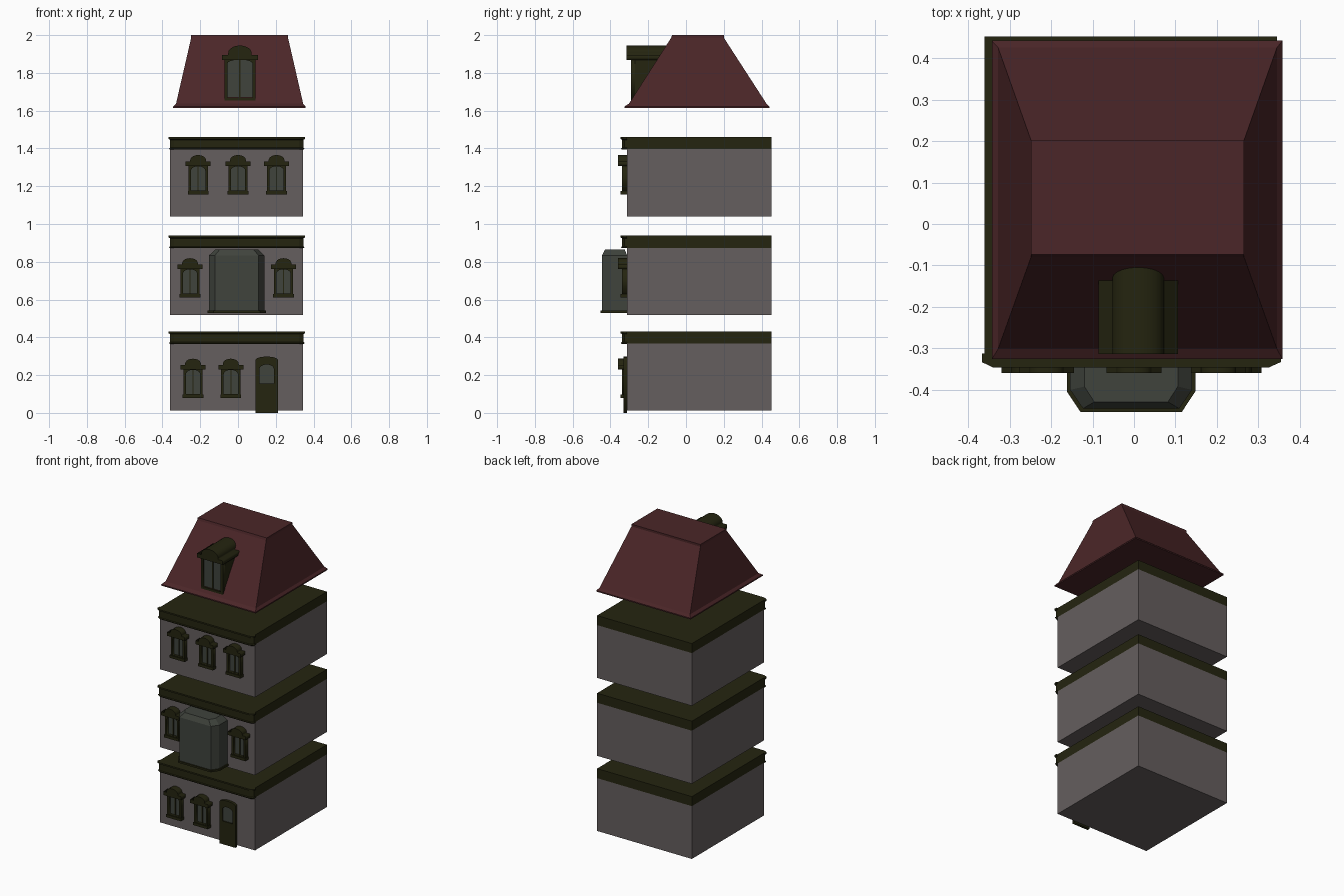
import bpy, bmesh, math
from mathutils import Matrix

if "Cube" in bpy.data.objects:
    bpy.data.objects.remove(bpy.data.objects["Cube"])


def material(name, rgb):
    m = bpy.data.materials.new(name)
    m.diffuse_color = (*rgb, 1)
    m.use_nodes = True
    m.node_tree.nodes["Principled BSDF"].inputs["Base Color"].default_value = m.diffuse_color
    return m


WALL = material("grey_stone", (0.13, 0.112, 0.112))
TRIM = material("dark_olive_trim", (0.018, 0.018, 0.005))
ROOF = material("dark_red_roof", (0.07, 0.019, 0.021))
GLASS = material("grey_green_glass", (0.05, 0.056, 0.046))


def finish(name, bm, mat):
    bmesh.ops.remove_doubles(bm, verts=bm.verts, dist=0.00005)
    bmesh.ops.recalc_face_normals(bm, faces=bm.faces)
    me = bpy.data.meshes.new(name)
    bm.to_mesh(me)
    bm.free()
    me.materials.append(mat)
    ob = bpy.data.objects.new(name, me)
    bpy.context.collection.objects.link(ob)
    return ob


def box(name, x0, x1, y0, y1, z0, z1, mat):
    bm = bmesh.new()
    bmesh.ops.create_cube(bm, size=1)
    for v in bm.verts:
        v.co = ((x0 + x1) / 2 + v.co.x * (x1 - x0),
                (y0 + y1) / 2 + v.co.y * (y1 - y0),
                (z0 + z1) / 2 + v.co.z * (z1 - z0))
    return finish(name, bm, mat)


def loft(name, rings, mat):
    """Skin a stack of equal-count rings of (x, y, z) points and cap both ends."""
    bm = bmesh.new()
    vs = [[bm.verts.new(p) for p in r] for r in rings]
    n = len(vs[0])
    for a, b in zip(vs, vs[1:]):
        for i in range(n):
            j = (i + 1) % n
            bm.faces.new((a[i], a[j], b[j], b[i]))
    bm.faces.new(vs[0])
    bm.faces.new(vs[-1])
    return finish(name, bm, mat)


def panel(name, loops, y0, y1, mat):
    """Upright (x, z) outline, extra loops are holes, thick from y0 to y1."""
    cu = bpy.data.curves.new(name, 'CURVE')
    cu.dimensions = '2D'
    cu.fill_mode = 'BOTH'
    cu.extrude = (y1 - y0) / 2
    for pts in loops:
        s = cu.splines.new('POLY')
        s.points.add(len(pts) - 1)
        for p, (x, z) in zip(s.points, pts):
            p.co = (x, z, 0, 1)
        s.use_cyclic_u = True
    tmp = bpy.data.objects.new(name + "_outline", cu)
    bpy.context.collection.objects.link(tmp)
    deps = bpy.context.evaluated_depsgraph_get()
    me = bpy.data.meshes.new_from_object(tmp.evaluated_get(deps))
    bm = bmesh.new()
    bm.from_mesh(me)
    bm.transform(Matrix.Translation((0, (y0 + y1) / 2, 0)) @ Matrix.Rotation(math.pi / 2, 4, 'X'))
    bpy.data.objects.remove(tmp)
    bpy.data.curves.remove(cu)
    bpy.data.meshes.remove(me)
    return finish(name, bm, mat)


def rect(x0, x1, z0, z1):
    return [(x0, z0), (x1, z0), (x1, z1), (x0, z1)]


def arch(cx, w, z0, zs, rise, n=10):
    """Opening of half width w, straight to zs, with an elliptical top."""
    top = [(cx + w * math.cos(math.pi * i / n), zs + rise * math.sin(math.pi * i / n))
           for i in range(n + 1)]
    return [(cx - w, z0), (cx + w, z0)] + top


def hood(cx, w, aw, z0, z1, z2, n=10):
    """Flat lintel with a rounded crest."""
    zs = z1 + (z2 - z1) * 0.2
    top = [(cx + aw * math.cos(math.pi * i / n), zs + (z2 - zs) * math.sin(math.pi * i / n))
           for i in range(n + 1)]
    return [(cx - w, z0), (cx + w, z0), (cx + w, z1), (cx + aw, z1)] + top + [(cx - aw, z1), (cx - w, z1)]


X0, X1, Y0, Y1 = -0.36, 0.345, -0.312, 0.452


def window(name, cx, z):
    panel(name + "_frame", [rect(cx - .051, cx + .051, z + .015, z + .155),
                            arch(cx, .038, z + .02, z + .125, .024)], -.34, Y0, TRIM)
    panel(name + "_glass", [rect(cx - .045, cx + .045, z + .016, z + .152)], -.322, Y0 - .002, GLASS)
    box(name + "_mullion", cx - .003, cx + .003, -.328, -.32, z + .015, z + .15, TRIM)
    box(name + "_sill", cx - .055, cx + .055, -.346, Y0, z, z + .018, TRIM)
    panel(name + "_hood", [hood(cx, .066, .042, z + .15, z + .174, z + .208)], -.359, Y0, TRIM)


def cornice_ring(z, d):
    return [(X0 - .002 - d, Y0, z), (X0 - .002 - d, -.328 - d, z), (X0 + .02, -.341 - d, z),
            (X1 - .02, -.341 - d, z), (X1 + .004 + d, -.328 - d, z), (X1 + .004 + d, Y0, z)]


# Three separate storeys, each with a flush cap and a front cornice
for name, z0, z1 in (("ground", .012, .431), ("middle", .517, .938), ("upper", 1.041, 1.46)):
    box(name + "_storey_wall", X0, X1, Y0, Y1, z0, z1 - .064, WALL)
    box(name + "_storey_cap", X0, X1, Y0, Y1, z1 - .064, z1, TRIM)
    loft(name + "_cornice", [cornice_ring(z1 + dz, d) for dz, d in
                             ((-.066, 0), (-.06, .003), (-.056, -.002), (-.014, -.002),
                              (-.01, .005), (0, .005))], TRIM)

# Windows
for name, cx, z in (("ground_left_window", -.238, .079), ("ground_middle_window", -.038, .079),
                    ("middle_left_window", -.254, .611), ("middle_right_window", .241, .611),
                    ("upper_left_window", -.211, 1.157), ("upper_middle_window", 0, 1.157),
                    ("upper_right_window", .204, 1.157)):
    window(name, cx, z)

# Front door with a rounded pane
DX = .152
panel("door", [arch(DX, .06, 0, .28, .018), arch(DX, .038, .155, .232, .024)], -.33, Y0, TRIM)
panel("door_glass", [rect(DX - .045, DX + .045, .15, .262)], -.322, Y0 - .002, GLASS)


# Bay window: chamfered plan, sloping top, projecting base
def bay_ring(z, d, back=Y0):
    c, w, f = -.007, .147 + d, .116 + d * .8
    return [(c - w, back, z), (c - w, -.4 - d * .5, z), (c - f, -.445 - d, z),
            (c + f, -.445 - d, z), (c + w, -.4 - d * .5, z), (c + w, back, z)]


loft("bay_window", [bay_ring(.54, 0), bay_ring(.833, 0), bay_ring(.866, -.036 + .02, -.325)], GLASS)
bay = bpy.data.objects["bay_window"].data
for v in bay.vertices:  # narrow the top of the bay
    if v.co.z > .85:
        v.co.x = -.007 + (v.co.x + .007) * .86
loft("bay_base", [bay_ring(.529, .008), bay_ring(.541, .008)], TRIM)


# Mansard roof with flared eaves and a small top lip
def roof_ring(x0, x1, y0, y1, z):
    return [(x0, y0, z), (x1, y0, z), (x1, y1, z), (x0, y1, z)]


loft("mansard_roof", [roof_ring(-.343, .358, -.326, .442, 1.614),
                      roof_ring(-.343, .358, -.326, .442, 1.622),
                      roof_ring(-.328, .345, -.302, .426, 1.637),
                      roof_ring(-.248, .265, -.079, .201, 1.985),
                      roof_ring(-.248, .265, -.074, .201, 2.0)], ROOF)

# Dormer running back into the roof slope
D = .01
panel("dormer_frame", [rect(D - .082, D + .082, 1.655, 1.88),
                       arch(D, .066, 1.67, 1.85, .02)], -.292, -.27, TRIM)
box("dormer_body", D - .08, D + .08, -.272, -.12, 1.64, 1.88, TRIM)
panel("dormer_glass", [rect(D - .07, D + .07, 1.66, 1.875)], -.28, -.271, GLASS)
box("dormer_mullion", D - .004, D + .004, -.286, -.278, 1.66, 1.875, TRIM)
panel("dormer_hood", [hood(D, .096, .062, 1.868, 1.895, 1.945)], -.314, -.095, TRIM)
